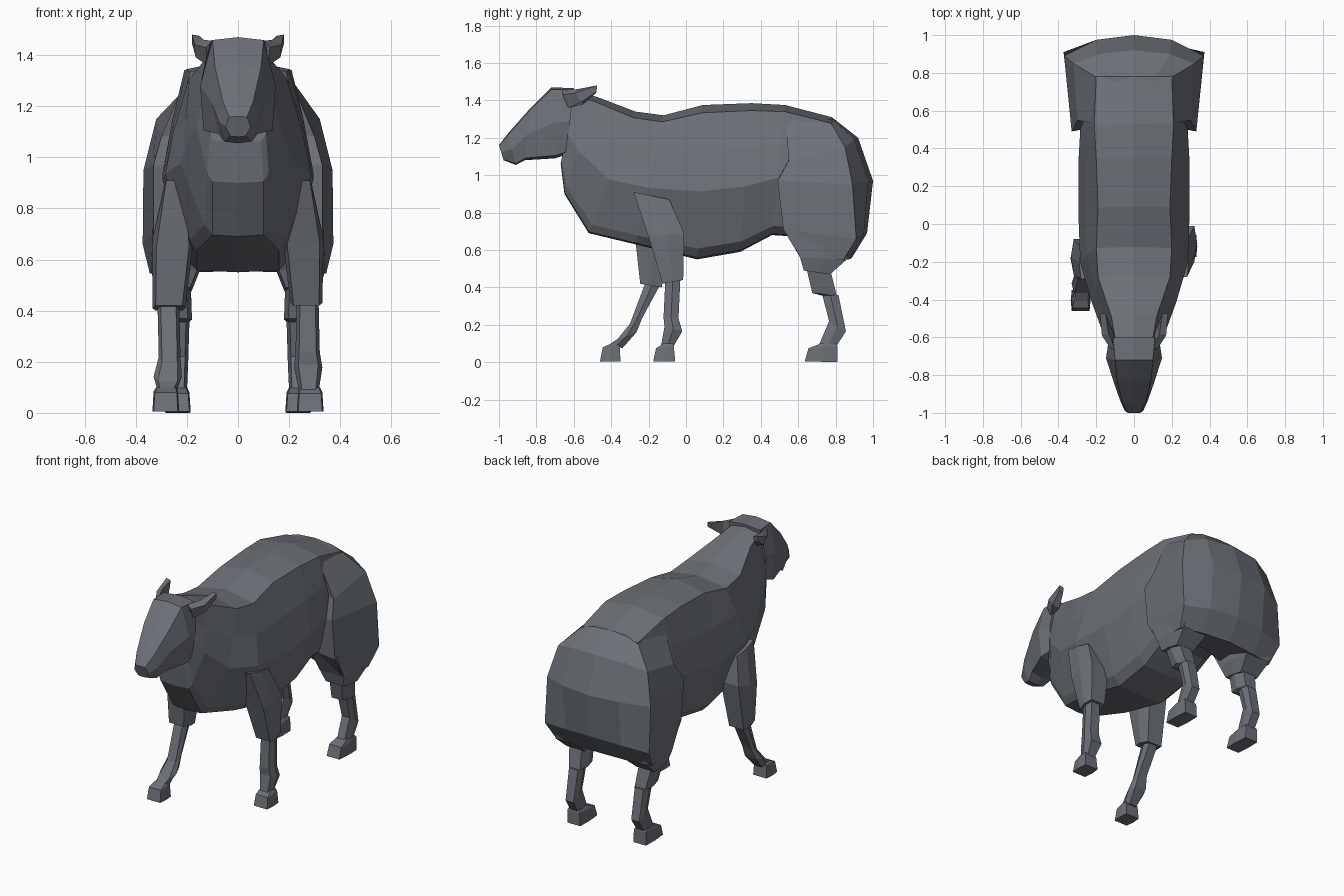
import bpy, bmesh

wool = bpy.data.materials.new("slate grey")
wool.diffuse_color = (0.15, 0.165, 0.185, 1)


def loft(name, rings):
    """Skin a list of equal-length point rings and cap both ends."""
    bm = bmesh.new()
    vs = [[bm.verts.new(p) for p in r] for r in rings]
    n = len(vs[0])
    for a, b in zip(vs, vs[1:]):
        for i in range(n):
            j = (i + 1) % n
            bm.faces.new((a[i], a[j], b[j], b[i]))
    bm.faces.new(vs[0])
    bm.faces.new(vs[-1][::-1])
    bmesh.ops.recalc_face_normals(bm, faces=bm.faces)
    me = bpy.data.meshes.new(name)
    bm.to_mesh(me)
    bm.free()
    me.materials.append(wool)
    ob = bpy.data.objects.new(name, me)
    bpy.context.collection.objects.link(ob)
    return ob


def mirrored(half):
    """Close a half ring (x >= 0, centre points at both ends) across x = 0."""
    return half + [(-x, y, z) for x, y, z in half[-2:0:-1]]


def section(top, bot, levels):
    """Slanted ring from top to bottom (y, z); levels are (fraction down, half width)."""
    return mirrored([(x, top[0] + (bot[0] - top[0]) * t, top[1] + (bot[1] - top[1]) * t)
                     for t, x in [(0, 0)] + levels + [(1, 0)]])


def limb(name, side, rows, taper=0.7):
    """Six-sided limb; rows are front y, z, back y, z, inner x, outer x."""
    rings = []
    for yf, zf, yb, zb, x0, x1 in rows:
        c, h = (x0 + x1) / 2, (x1 - x0) / 2
        ym, zm = (yf + yb) / 2, (zf + zb) / 2
        pts = [(c - h * taper, yf, zf), (c + h * taper, yf, zf), (c + h, ym, zm),
               (c + h * taper, yb, zb), (c - h * taper, yb, zb), (c - h, ym, zm)]
        rings.append([(side * x, y, z) for x, y, z in pts])
    return loft(name, rings)


# Body: neck, chest, barrel and back (half widths at ridge, flank, lower edge, keel)
body = []
for top, bot, wt, wm, wl, wb in [
    ((-0.60, 1.45), (-0.67, 1.06), .10, .125, .11, .09),
    ((-0.48, 1.42), (-0.65, 0.90), .12, .165, .12, .10),
    ((-0.27, 1.34), (-0.52, 0.69), .19, .225, .13, .10),
    ((-0.12, 1.32), (-0.27, 0.63), .20, .285, .19, .16),
    ((0.09, 1.375), (0.06, 0.55), .19, .295, .21, .16),
    ((0.35, 1.385), (0.29, 0.59), .20, .295, .21, .16),
    ((0.53, 1.375), (0.46, 0.68), .21, .285, .21, .16),
    ((0.78, 1.31), (0.75, 0.66), .20, .27, .20, .16),
]:
    body.append(section(top, bot, [(.05, wt), (.30, wt * .25 + wm * .7), (.56, wm),
                                   (.93, wl), (.99, wb)]))
loft("body", body)

# Rump: half rings run front centre, front side, back corner, back middle, back centre
loft("rump", [mirrored(r) for r in [
    [(0, .56, 1.30), (.205, .53, 1.31), (.205, .78, 1.27), (.12, .78, 1.30), (0, .78, 1.31)],
    [(0, .58, 1.15), (.30, .55, 1.08), (.32, .85, 1.15), (.19, .90, 1.19), (0, .92, 1.20)],
    [(0, .55, .97), (.33, .49, .97), (.37, .89, .95), (.20, .975, .97), (0, 1.0, .97)],
    [(0, .55, .72), (.33, .52, .71), (.373, .91, .66), (.20, .95, .68), (0, .968, .69)],
    [(0, .62, .64), (.32, .61, .56), (.345, .84, .545), (.20, .87, .55), (0, .885, .555)],
]])

# Head from muzzle to poll
loft("head", [section(t, b, [(.03, wt), (.5, w), (.96, wb)]) for t, b, wt, w, wb in [
    ((-1.00, 1.16), (-0.975, 1.08), .035, .05, .03),
    ((-0.95, 1.225), (-0.91, 1.055), .06, .075, .055),
    ((-0.83, 1.36), (-0.86, 1.08), .09, .105, .075),
    ((-0.72, 1.47), (-0.70, 1.09), .10, .148, .135),
    ((-0.60, 1.465), (-0.64, 1.11), .11, .135, .12),
]])

for side, word in ((1, "right"), (-1, "left")):
    # Ears swept back
    loft("ear_" + word, [[(side * x, y, z) for x, y, z in r] for r in [
        [(.10, -.66, 1.455), (.125, -.66, 1.43), (.12, -.63, 1.36), (.09, -.62, 1.38)],
        [(.135, -.58, 1.46), (.17, -.59, 1.44), (.165, -.56, 1.39), (.12, -.55, 1.38)],
        [(.15, -.475, 1.475), (.18, -.475, 1.48), (.18, -.48, 1.445), (.15, -.48, 1.44)],
    ]])
    # Hind leg
    limb("thigh_" + word, side, [
        (.53, .72, .89, .72, .13, .345), (.61, .56, .86, .55, .15, .34),
        (.63, .49, .77, .47, .18, .32)], .9)
    limb("hind_shank_" + word, side, [
        (.64, .52, .77, .50, .185, .315), (.675, .37, .805, .36, .18, .29),
        (.73, .355, .815, .36, .19, .28), (.765, .22, .855, .165, .195, .275),
        (.71, .09, .80, .08, .20, .275)])
    limb("hind_hoof_" + word, side, [
        (.72, .10, .80, .10, .20, .28), (.655, .075, .81, .085, .19, .285),
        (.635, .005, .81, .0, .185, .285)], .9)

# Front legs: the right stands upright, the left steps forward
limb("front_upper_leg_right", 1, [
    (-.28, .91, -.09, .87, .20, .29), (-.20, .67, -.01, .69, .175, .335),
    (-.125, .42, -.015, .44, .205, .33)], .8)
limb("front_shank_right", 1, [
    (-.11, .45, -.03, .45, .23, .315), (-.12, .24, -.04, .235, .225, .32),
    (-.115, .19, -.02, .165, .22, .33), (-.135, .08, -.07, .08, .24, .315)])
limb("front_hoof_right", 1, [
    (-.12, .10, -.07, .10, .24, .32), (-.16, .075, -.065, .085, .235, .33),
    (-.175, .005, -.058, .005, .23, .335)], .9)
limb("front_upper_leg_left", -1, [
    (-.29, .91, -.12, .87, .20, .29), (-.27, .65, -.08, .70, .175, .335),
    (-.245, .42, -.13, .40, .205, .335)], .8)
limb("front_shank_left", -1, [
    (-.215, .43, -.135, .42, .23, .315), (-.30, .205, -.235, .235, .225, .31),
    (-.365, .125, -.265, .16, .22, .33), (-.41, .095, -.34, .075, .24, .315)])
limb("front_hoof_left", -1, [
    (-.40, .10, -.355, .10, .24, .32), (-.445, .08, -.355, .09, .235, .33),
    (-.46, .005, -.35, .005, .23, .335)], .9)
